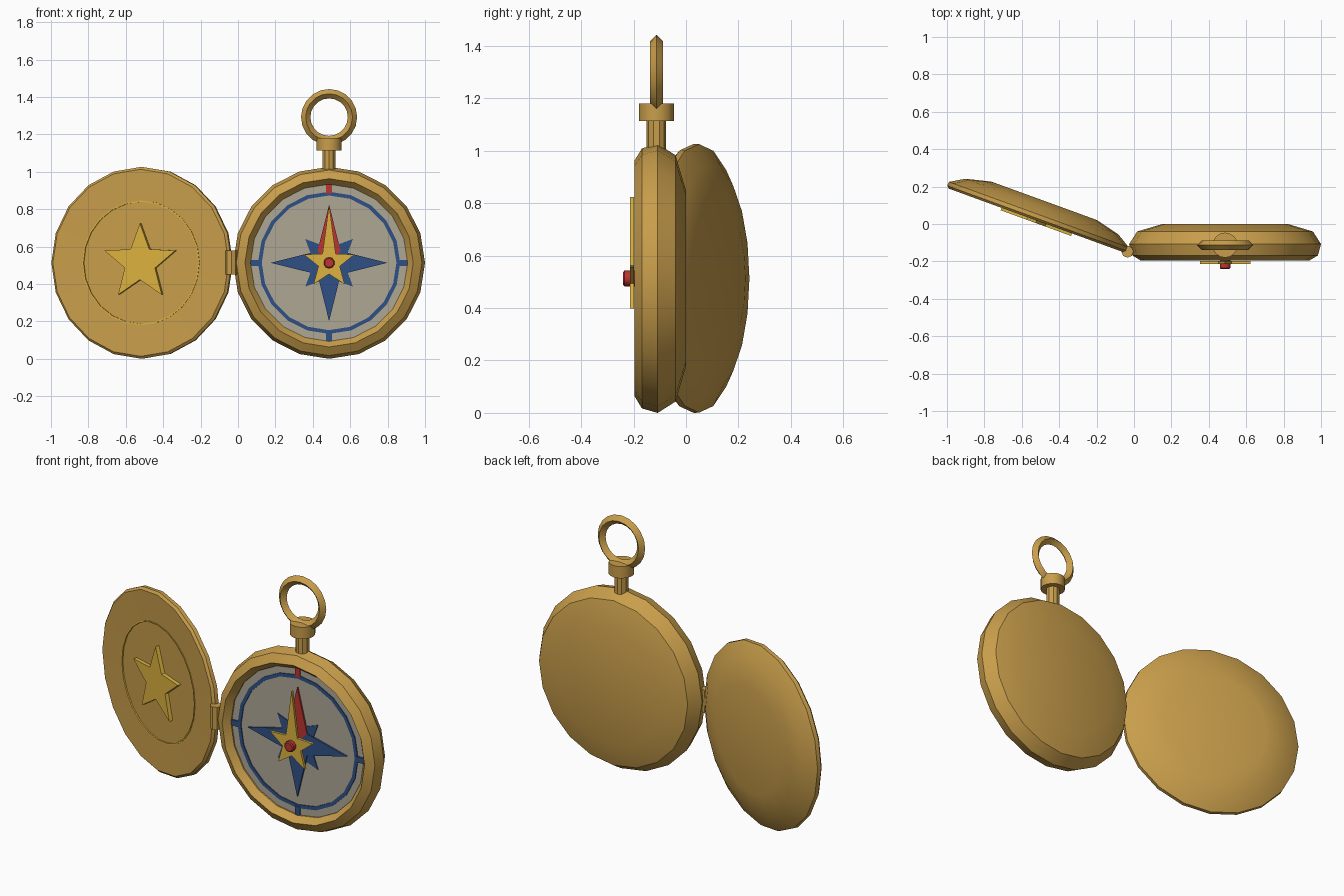
import bpy, math
from mathutils import Matrix, Vector

if "Cube" in bpy.data.objects:
    bpy.data.objects.remove(bpy.data.objects["Cube"])

CX, CZ = 0.487, 0.513          # case centre
SEAM_Y = -0.113                # plane of stem and loop


def material(name, r, g, b):
    m = bpy.data.materials.new(name)
    m.diffuse_color = (r, g, b, 1)
    m.use_nodes = True
    m.node_tree.nodes["Principled BSDF"].inputs["Base Color"].default_value = m.diffuse_color
    return m


BRASS = material("brass", 0.58, 0.34, 0.07)
GOLD = material("gold", 0.72, 0.45, 0.05)
SILVER = material("dial_silver", 0.43, 0.39, 0.30)
BLUE = material("blue", 0.03, 0.08, 0.24)
RED = material("red", 0.50, 0.035, 0.03)


def make(name, verts, faces, mat, matrix, smooth=None):
    me = bpy.data.meshes.new(name)
    me.from_pydata(verts, [], faces)
    ob = bpy.data.objects.new(name, me)
    bpy.context.collection.objects.link(ob)
    me.materials.append(mat)
    ob.matrix_world = matrix
    bpy.ops.object.select_all(action='DESELECT')
    ob.select_set(True)
    bpy.context.view_layer.objects.active = ob
    bpy.ops.object.mode_set(mode='EDIT')
    bpy.ops.mesh.select_all(action='SELECT')
    bpy.ops.mesh.normals_make_consistent(inside=False)
    bpy.ops.object.mode_set(mode='OBJECT')
    if smooth:
        bpy.ops.object.shade_smooth_by_angle(angle=math.radians(smooth))
    return ob


def lathe(name, profile, mat, matrix, n=20, smooth=38, closed=False):
    """Turn (radius, y) points about the y axis; capped unless closed."""
    verts = [(r * math.sin(2 * math.pi * i / n), y, r * math.cos(2 * math.pi * i / n))
             for r, y in profile for i in range(n)]
    k = len(profile)
    faces = []
    for j in range(k if closed else k - 1):
        a, b = j * n, (j + 1) % k * n
        faces += [(a + i, a + (i + 1) % n, b + (i + 1) % n, b + i) for i in range(n)]
    if not closed:
        faces += [tuple(range(n)), tuple(range((k - 1) * n, k * n))]
    return make(name, verts, faces, mat, matrix, smooth)


def plate(name, outline, y0, y1, mat, matrix):
    """Extrude an (x, z) outline from y0 to y1."""
    n = len(outline)
    verts = [(x, y, z) for y in (y0, y1) for x, z in outline]
    faces = [tuple(range(n)), tuple(range(n, 2 * n))]
    faces += [(i, (i + 1) % n, n + (i + 1) % n, n + i) for i in range(n)]
    return make(name, verts, faces, mat, matrix)


def star(points, outer, inner):
    return [((inner if i % 2 else outer) * math.sin(math.pi * i / points),
             (inner if i % 2 else outer) * math.cos(math.pi * i / points))
            for i in range(2 * points)]


def turned(pts, quarter):
    a = quarter * math.pi / 2
    return [(x * math.cos(a) + z * math.sin(a), z * math.cos(a) - x * math.sin(a))
            for x, z in pts]


case = Matrix.Translation((CX, 0, CZ))

# Case with sloping inner bezel
lathe("case", [(0.335, 0), (0.47, -0.04), (0.513, -0.108), (0.496, -0.168),
               (0.45, -0.196), (0.42, -0.16), (0.42, -0.14)], BRASS, case)
lathe("dial", [(0.421, -0.135), (0.421, -0.152)], SILVER, case)
lathe("dial_ring", [(0.36, -0.150), (0.36, -0.157), (0.38, -0.157), (0.38, -0.150)],
      BLUE, case, closed=True)

# Dial ticks and compass rose
plate("rose_diagonals", turned(star(4, 0.18, 0.08), 0.5), -0.150, -0.157, BLUE, case)
for q, side in enumerate(("north", "east", "south", "west")):
    mat = BLUE if q else RED
    plate("tick_" + side, turned([(-0.016, 0.37), (0.016, 0.37), (0.016, 0.42), (-0.016, 0.42)], q),
          -0.150, -0.160, mat, case)
    plate("rose_" + side, turned([(0, 0), (0.062, 0.062), (0, 0.312), (-0.062, 0.062)], q),
          -0.150, -0.162, mat, case)

# Star needle with a long north point, on a pin
needle = star(5, 0.142, 0.06)
needle[0] = (0, 0.31)
plate("needle", needle, -0.198, -0.213, GOLD, case)
lathe("needle_pin", [(0.016, -0.15), (0.016, -0.2)], BRASS, case, n=10)
lathe("needle_cap", [(0.03, -0.195), (0.03, -0.235), (0.024, -0.24)], RED, case, n=10)

# Stem, collar and hanging loop
upright = Matrix.Translation((CX, SEAM_Y, 0)) @ Matrix.Rotation(math.pi / 2, 4, 'X')
lathe("stem", [(0.037, 0.98), (0.037, 1.13)], BRASS, upright, n=10, smooth=20)
lathe("collar", [(0.067, 1.113), (0.067, 1.18)], BRASS, upright, n=16)
lathe("loop", [(0.15, 0), (0.125, -0.025), (0.1, 0), (0.125, 0.025)], BRASS,
      Matrix.Translation((CX, SEAM_Y, 1.292)), closed=True)

# Hinge barrel
lathe("hinge", [(0.032, 0.45), (0.032, 0.58)], BRASS,
      Matrix.Translation((-0.035, -0.148, 0)) @ Matrix.Rotation(math.pi / 2, 4, 'X'),
      n=8, smooth=20)

# Open lid, swung back 20 degrees
lid = Matrix.Translation((-0.52, 0.018, CZ)) @ Matrix.Rotation(math.radians(-20), 4, 'Z')
lathe("lid", [(0.33, 0.008), (0.33, 0.004), (0.50, 0), (0.513, 0.012), (0.512, 0.034),
              (0.435, 0.08), (0.30, 0.113)], BRASS, lid)
lathe("lid_ring", [(0.326, 0.008), (0.326, 0.001), (0.333, 0.001), (0.333, 0.008)],
      GOLD, lid, n=24, closed=True)
plate("lid_star", star(5, 0.211, 0.09), 0.01, -0.014, GOLD, lid)
